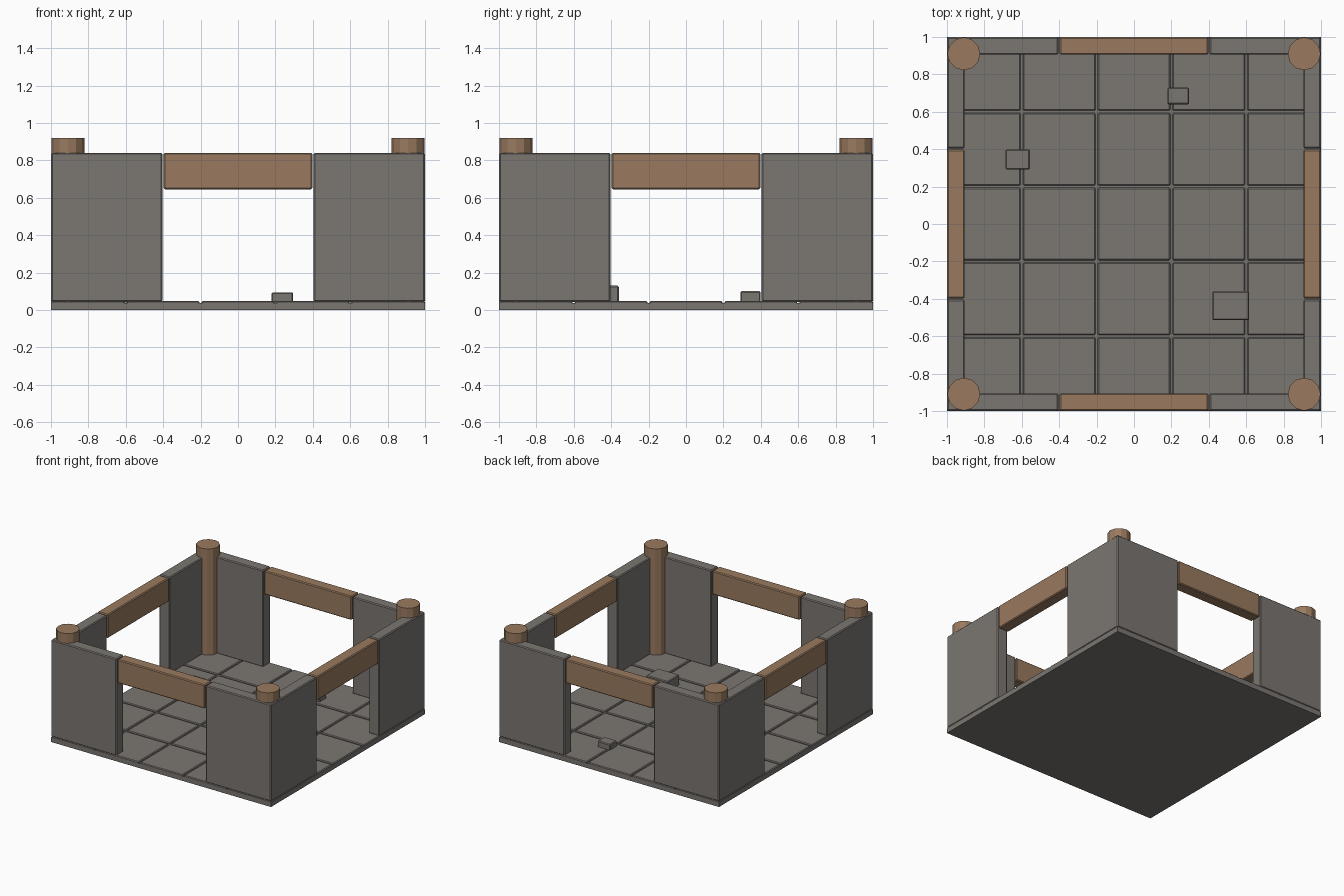
import bpy, bmesh

if "Cube" in bpy.data.objects:
    bpy.data.objects.remove(bpy.data.objects["Cube"])

def material(name, rgb):
    m = bpy.data.materials.new(name)
    m.diffuse_color = (*rgb, 1)
    m.use_nodes = True
    m.node_tree.nodes["Principled BSDF"].inputs["Base Color"].default_value = m.diffuse_color
    return m

STONE = material("grey stone", (0.198, 0.181, 0.165))
WOOD = material("brown wood", (0.32, 0.195, 0.115))
FLOOR, TOP = 0.048, 0.84


def finish(bm, name, mat, bevel=0.0):
    bmesh.ops.recalc_face_normals(bm, faces=bm.faces[:])
    if bevel:
        bmesh.ops.bevel(bm, geom=bm.edges[:], offset=bevel, segments=1, affect='EDGES')
    me = bpy.data.meshes.new(name)
    bm.to_mesh(me)
    bm.free()
    me.materials.append(mat)
    ob = bpy.data.objects.new(name, me)
    bpy.context.collection.objects.link(ob)
    return ob


def prism(name, outline, z0, z1, mat, bevel=0.0):
    bm = bmesh.new()
    face = bm.faces.new([bm.verts.new((x, y, z0)) for x, y in outline])
    top = bmesh.ops.extrude_face_region(bm, geom=[face])["geom"]
    bmesh.ops.translate(bm, vec=(0, 0, z1 - z0),
                        verts=[v for v in top if isinstance(v, bmesh.types.BMVert)])
    return finish(bm, name, mat, bevel)


def box(name, x0, x1, y0, y1, z0, z1, mat, bevel=0.0):
    return prism(name, [(x0, y0), (x1, y0), (x1, y1), (x0, y1)], z0, z1, mat, bevel)


# floor slab with a 5 x 5 grid of bevelled paving tiles
box("floor_slab", -1, 1, -1, 1, 0, 0.038, STONE)
for i in range(5):
    for j in range(5):
        x, y = -1 + 0.4 * i, -1 + 0.4 * j
        g = 0.006
        box("floor_tile", x + g * (i > 0), x + 0.4 - g * (i < 4),
            y + g * (j > 0), y + 0.4 - g * (j < 4), 0.02, FLOOR, STONE, 0.006)

# L-shaped corner walls and round corner posts
for sx in (-1, 1):
    for sy in (-1, 1):
        ell = [(1, 1), (0.405, 1), (0.405, 0.905), (0.905, 0.905), (0.905, 0.405), (1, 0.405)]
        prism("corner_wall", [(sx * x, sy * y) for x, y in ell], 0.044, TOP, STONE, 0.007)
        bm = bmesh.new()
        bmesh.ops.create_cone(bm, cap_ends=True, segments=12, radius1=0.088, radius2=0.088,
                              depth=0.875)
        bmesh.ops.translate(bm, verts=bm.verts[:], vec=(sx * 0.91, sy * 0.91, 0.4825))
        finish(bm, "corner_post", WOOD)

# lintels over the four openings
for s in (-1, 1):
    a, b = sorted((s * 0.905, s))
    box("lintel", -0.397, 0.397, a, b, 0.645, TOP, WOOD, 0.007)
    box("side_lintel", a, b, -0.397, 0.397, 0.645, TOP, WOOD, 0.007)

# loose stones on the floor
for x, y, w, d, top in ((0.237, 0.685, 0.115, 0.09, 0.094),
                        (-0.622, 0.345, 0.13, 0.107, 0.101),
                        (0.517, -0.437, 0.195, 0.155, 0.13)):
    box("loose_stone", x - w / 2, x + w / 2, y - d / 2, y + d / 2, 0.04, top, STONE, 0.006)
